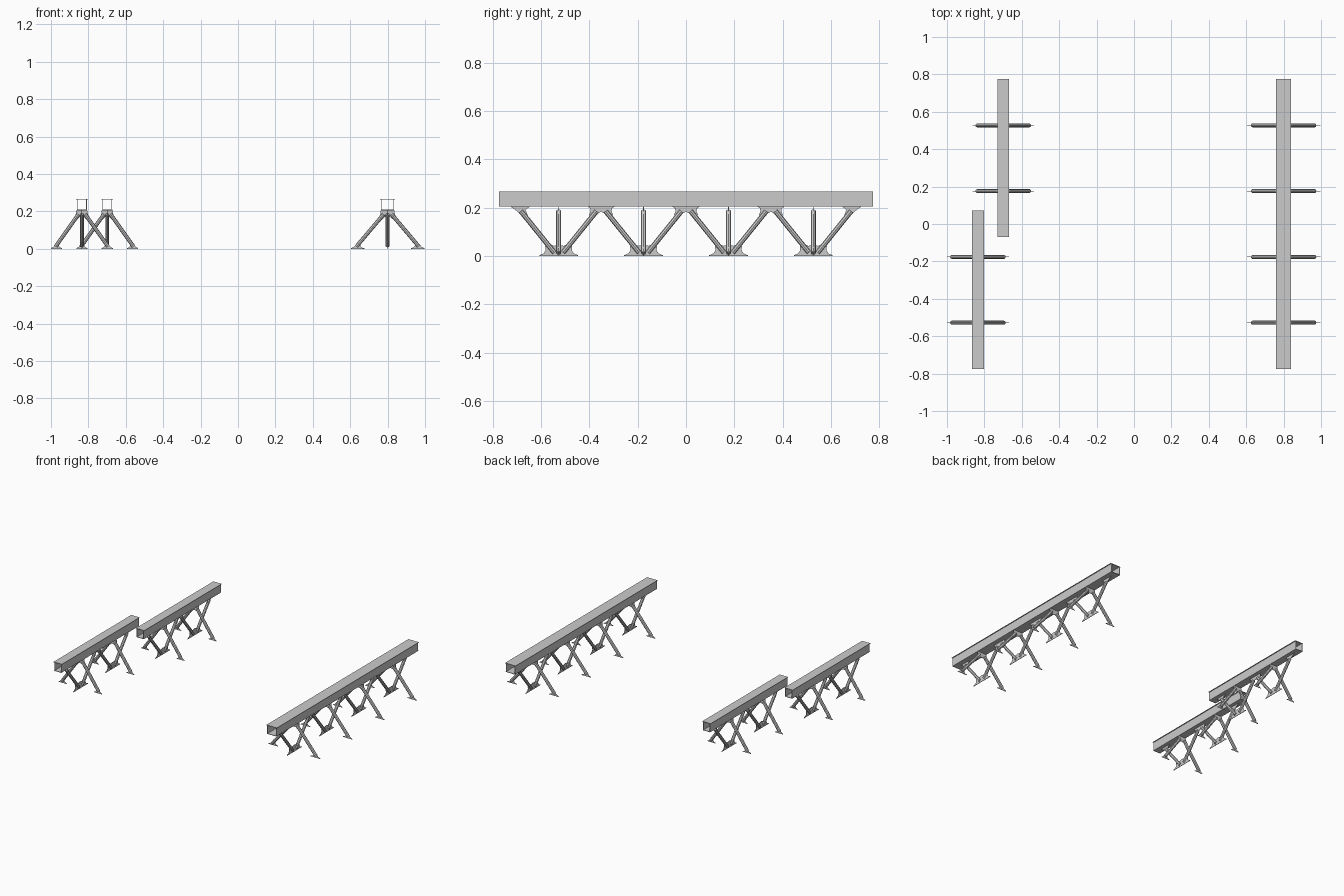
import bpy, bmesh
from mathutils import Vector, Matrix

if "Cube" in bpy.data.objects:
    bpy.data.objects.remove(bpy.data.objects["Cube"])

T = 0.003            # plate thickness
Z0, Z1 = 0.206, 0.267  # beam underside and top
TUBE_R = 0.0105


def finish(bm, name):
    bmesh.ops.recalc_face_normals(bm, faces=bm.faces)
    me = bpy.data.meshes.new(name)
    bm.to_mesh(me)
    bm.free()
    ob = bpy.data.objects.new(name, me)
    bpy.context.collection.objects.link(ob)
    return ob


def box(bm, lo, hi):
    lo, hi = Vector(lo), Vector(hi)
    bmesh.ops.create_cube(bm, size=1, matrix=Matrix.Translation((lo + hi) / 2)
                          @ Matrix.Diagonal((*(hi - lo), 1)))


def tube(bm, a, b):
    a, b = Vector(a), Vector(b)
    d = b - a
    rot = d.to_track_quat('Z', 'Y').to_matrix().to_4x4()
    bmesh.ops.create_cone(bm, cap_ends=True, segments=8, radius1=TUBE_R, radius2=TUBE_R,
                          depth=d.length, matrix=Matrix.Translation((a + b) / 2) @ rot)


def plate(bm, pts, place):
    # thin plate from an outline; place(u, z, depth) gives the world position
    f = [bm.verts.new(place(u, z, -T / 2)) for u, z in pts]
    k = [bm.verts.new(place(u, z, T / 2)) for u, z in pts]
    bm.faces.new(f)
    bm.faces.new(k[::-1])
    n = len(pts)
    for i in range(n):
        bm.faces.new((f[i], k[i], k[(i + 1) % n], f[(i + 1) % n]))


def mirrored(half):
    # closes a half outline that starts and ends on the centre line
    return half + [(-u, z) for u, z in reversed(half) if u > 1e-6]


# Gusset outlines
BASE = mirrored([(0, 0), (.08, 0), (.08, .003), (.062, .011), (.054, .024), (.056, .04),
                 (.046, .052), (.02, .042), (0, .046)])
TOP = mirrored([(0, Z0), (.058, Z0), (.046, .198), (.043, .186), (.05, .17),
                (.036, .157), (.02, .172), (0, .184)])
END = [(-.024, Z0), (.058, Z0), (.04, .19), (.048, .17), (.034, .157), (.006, .184)]
LEG_TOP = mirrored([(0, Z0), (.037, Z0), (.037, .19), (.047, .165), (.034, .152),
                    (.014, .17), (0, .172)])
FOOT = [(.197, 0), (.197, .003), (.182, .01), (.168, .024), (.16, .038), (.144, .029),
        (.146, .016), (.138, .007), (.125, .003), (.125, 0)]


def girder(tag, x, width, y0, y1, nodes, k):
    # beam: two flanges and two inset webs, open at both ends
    bm = bmesh.new()
    h = width / 2
    box(bm, (x - h, y0, Z1 - T), (x + h, y1, Z1))
    box(bm, (x - h + .005, y0, Z0), (x + h - .005, y1, Z0 + T))
    for s in (-1, 1):
        c = x + s * (h - .007)
        box(bm, (c - T / 2, y0, Z0 + T), (c + T / 2, y1, Z1 - T))
    finish(bm, tag + "_beam")

    tubes, plates = bmesh.new(), bmesh.new()
    for y in nodes:
        # lengthwise braces and the base gusset
        plate(plates, BASE, lambda u, z, d: (x + d, y + u, z))
        for s in (-1, 1):
            tube(tubes, (x, y + s * .018, .014), (x, y + s * .157, .186))
            # splayed side legs with foot plates
            tube(tubes, (x + s * .02 * k, y, .186), (x + s * .167 * k, y, .012))
            plate(plates, FOOT, lambda u, z, d: (x + s * u * k, y + d, z))
        plate(plates, LEG_TOP, lambda u, z, d: (x + u * k, y + d, z))
    # gussets under the beam, single sided at each end
    for a, b in zip(nodes, nodes[1:]):
        plate(plates, TOP, lambda u, z, d: (x + d, (a + b) / 2 + u, z))
    for y, s in ((nodes[0] - .177, 1), (nodes[-1] + .177, -1)):
        plate(plates, END, lambda u, z, d: (x + d, y + s * u, z))
    finish(tubes, tag + "_struts")
    finish(plates, tag + "_gusset_plates")


girder("long_girder", .80, .08, -.775, .775, (-.5275, -.176, .176, .5275), 1)
girder("short_girder_front", -.835, .064, -.775, .073, (-.5275, -.176), .84)
girder("short_girder_back", -.699, .064, -.07, .775, (.176, .5275), .84)
